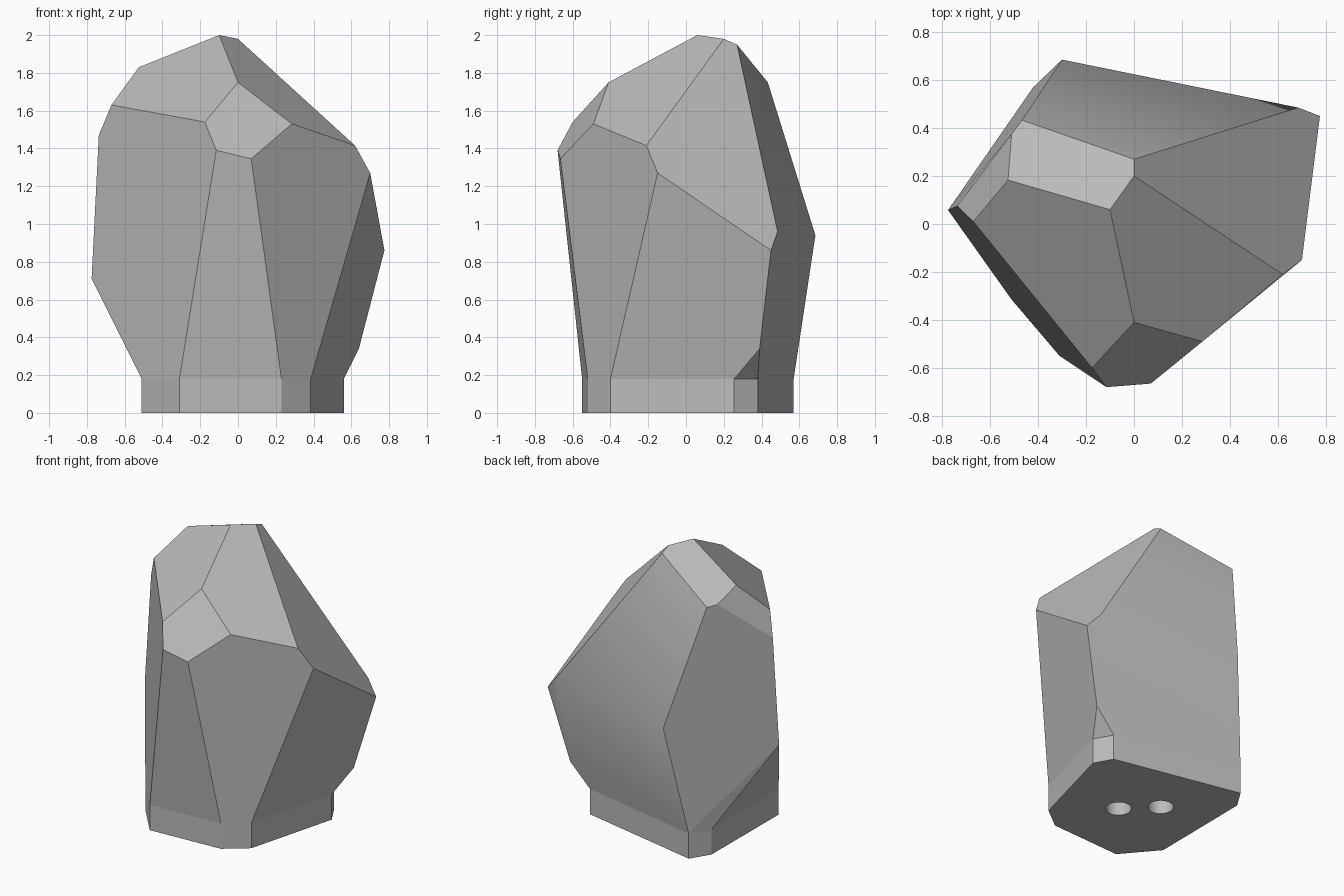
import bpy
import bmesh
from math import radians
from mathutils import Vector

cube = bpy.data.objects.get("Cube")
if cube:
    bpy.data.objects.remove(cube)

BASE_TOP = 0.18

# One stone grey for everything
stone = bpy.data.materials.new("stone_grey")
stone.use_nodes = True
grey = (0.5, 0.5, 0.5, 1)
stone.diffuse_color = grey
stone.node_tree.nodes["Principled BSDF"].inputs["Base Color"].default_value = grey


def add_object(name, bm):
    mesh = bpy.data.meshes.new(name)
    bm.to_mesh(mesh)
    bm.free()
    mesh.materials.append(stone)
    obj = bpy.data.objects.new(name, mesh)
    bpy.context.collection.objects.link(obj)
    return obj


# Footprint shared by the plinth and the underside of the rock
footprint = [(-0.31, -0.55), (0.23, -0.52), (0.385, -0.40), (0.56, 0.255),
             (0.49, 0.38), (-0.42, 0.57), (-0.505, 0.435), (-0.51, -0.315)]

# Corners of the chiselled rock
crown = [(-0.10, 0.06, 2.0), (0, 0.20, 1.98), (0, 0.27, 1.95),
         (-0.467, 0.433, 1.75), (-0.51, 0.375, 1.76), (-0.525, 0.183, 1.83)]
front = [(0, -0.41, 1.75), (0.285, -0.49, 1.53), (0.07, -0.665, 1.345),
         (-0.115, -0.68, 1.39), (-0.175, -0.60, 1.54)]
right_corner = [(0.62, -0.21, 1.415), (0.70, -0.15, 1.27), (0.775, 0.45, 0.86),
                (0.685, 0.485, 0.96), (0.64, 0.39, 0.34)]
left_corner = [(-0.67, 0.01, 1.63), (-0.737, 0.075, 1.47), (-0.775, 0.058, 0.71)]
back_ridge = [(-0.30, 0.685, 0.94)]

# Rock: faceted hull, with only the broad back softened
bm = bmesh.new()
ring = [(x, y, BASE_TOP) for x, y in footprint]
for point in ring + crown + front + right_corner + left_corner + back_ridge:
    bm.verts.new(point)
bmesh.ops.convex_hull(bm, input=bm.verts[:])
bmesh.ops.dissolve_limit(bm, angle_limit=radians(5), verts=[], edges=bm.edges[:])
bmesh.ops.recalc_face_normals(bm, faces=bm.faces[:])
for face in bm.faces:
    face.smooth = True
for edge in bm.edges:
    edge.smooth = all(f.normal.y > 0.8 for f in edge.link_faces)
add_object("rock", bm)

# Plinth: straight-sided block under the rock
bm = bmesh.new()
bottom = bm.faces.new([bm.verts.new((x, y, 0)) for x, y in footprint])
top = bmesh.ops.extrude_face_region(bm, geom=[bottom], use_keep_orig=True)
verts = [g for g in top["geom"] if isinstance(g, bmesh.types.BMVert)]
bmesh.ops.translate(bm, verts=verts, vec=Vector((0, 0, BASE_TOP)))
bmesh.ops.recalc_face_normals(bm, faces=bm.faces[:])
plinth = add_object("plinth", bm)

# Two round peg holes in the underside
for i, (x, y) in enumerate([(0.055, -0.09), (-0.14, 0.10)]):
    bpy.ops.mesh.primitive_cylinder_add(vertices=32, radius=0.083, depth=0.34,
                                        location=(x, y, 0))
    cutter = bpy.context.object
    cutter.name = f"peg_hole_cutter_{i + 1}"
    cutter.data.materials.append(stone)
    cutter.hide_render = True
    cutter.hide_set(True)
    cut = plinth.modifiers.new("peg_hole", 'BOOLEAN')
    cut.operation = 'DIFFERENCE'
    cut.object = cutter

# Bake the holes, then smooth their walls
bpy.context.view_layer.update()
graph = bpy.context.evaluated_depsgraph_get()
holed = bpy.data.meshes.new_from_object(plinth.evaluated_get(graph))
plinth.modifiers.clear()
plinth.data = holed
for obj in [o for o in bpy.data.objects if o.name.startswith("peg_hole_cutter")]:
    bpy.data.objects.remove(obj)
bpy.ops.object.select_all(action='DESELECT')
plinth.select_set(True)
bpy.context.view_layer.objects.active = plinth
bpy.ops.object.shade_smooth_by_angle(angle=radians(20))
